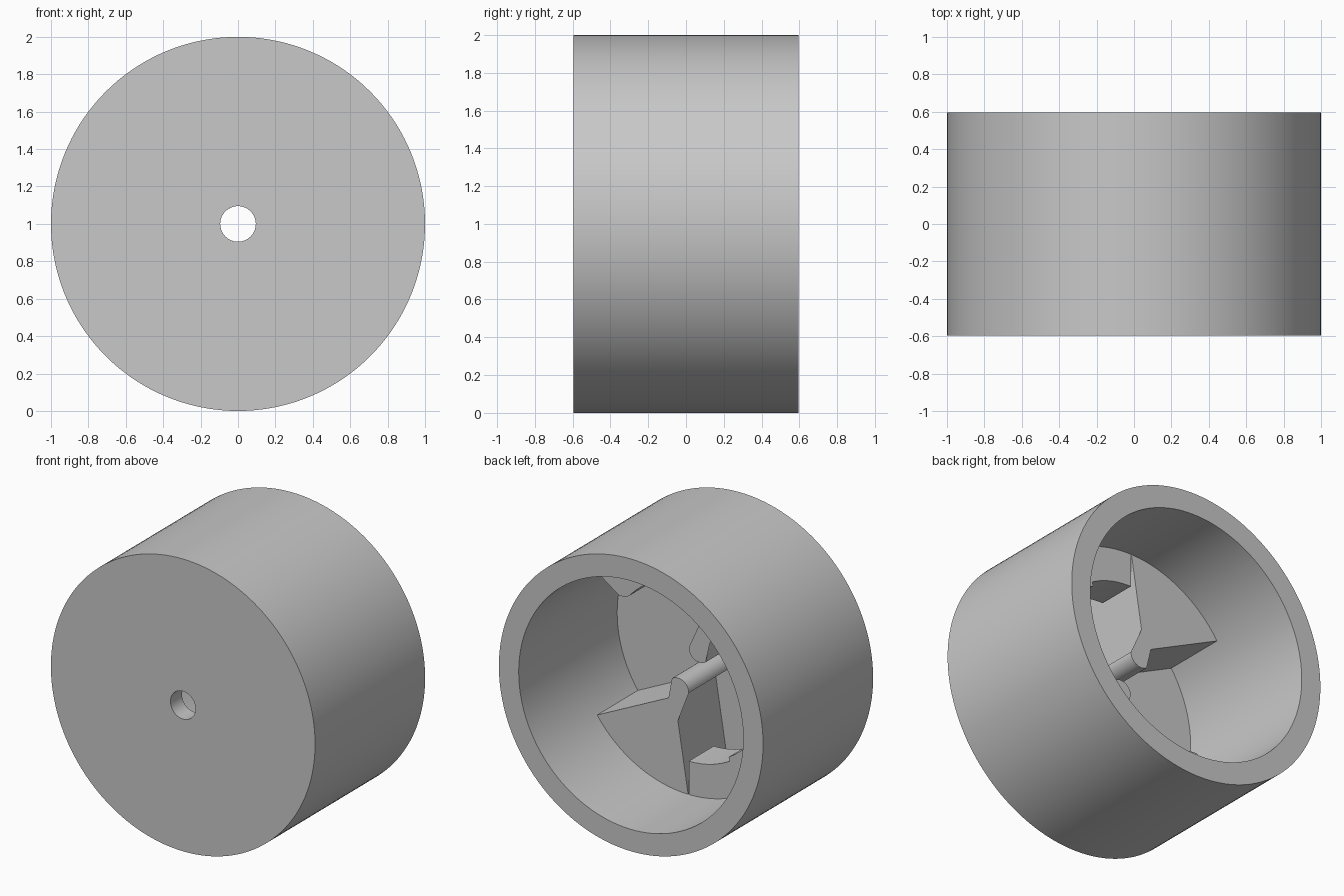
import bpy, bmesh, math
from math import radians, cos, sin

if "Cube" in bpy.data.objects:
    bpy.data.objects.remove(bpy.data.objects["Cube"], do_unlink=True)

# Single plain grey
grey = bpy.data.materials.new("plain_grey")
grey.use_nodes = True
colour = (0.58, 0.58, 0.58, 1)
grey.diffuse_color = colour
grey.node_tree.nodes["Principled BSDF"].inputs["Base Color"].default_value = colour

HALF = 0.595      # half depth of the cup
BORE = 0.85       # inner radius of the wall
HOLE = 0.095      # centre hole radius
FLOOR = -0.47     # inner floor
LEDGE = -0.03     # top of the raised locking parts
UNDER = -0.30     # underside of the tabs
SEGMENTS = 144


def polar(r, degrees, y):
    a = radians(degrees)
    return (r * cos(a), y, 1 + r * sin(a))


def arc(r, start, end, steps):
    return [(r, start + (end - start) * i / steps) for i in range(steps + 1)]


def finish(bm, name):
    bmesh.ops.recalc_face_normals(bm, faces=bm.faces)
    mesh = bpy.data.meshes.new(name)
    bm.to_mesh(mesh)
    bm.free()
    mesh.materials.append(grey)
    obj = bpy.data.objects.new(name, mesh)
    bpy.context.collection.objects.link(obj)
    bpy.ops.object.select_all(action="DESELECT")
    obj.select_set(True)
    bpy.context.view_layer.objects.active = obj
    bpy.ops.object.shade_smooth_by_angle(angle=radians(25))
    return obj


def lathe(profile, name):
    """Spin a closed (radius, y) profile around the y axis."""
    bm = bmesh.new()
    rings = [[bm.verts.new(polar(r, 360 * i / SEGMENTS, y)) for r, y in profile]
             for i in range(SEGMENTS)]
    for i, ring in enumerate(rings):
        following = rings[(i + 1) % SEGMENTS]
        for j in range(len(profile)):
            k = (j + 1) % len(profile)
            bm.faces.new((ring[j], ring[k], following[k], following[j]))
    return finish(bm, name)


def prism(outline, y_low, y_high, turn, name):
    """Extrude a polar outline along y, turned about the axis."""
    bm = bmesh.new()
    base = bm.faces.new([bm.verts.new(polar(r, a + turn, y_low)) for r, a in outline])
    result = bmesh.ops.extrude_face_region(bm, geom=[base], use_keep_orig=True)
    top = [v for v in result["geom"] if isinstance(v, bmesh.types.BMVert)]
    bmesh.ops.translate(bm, verts=top, vec=(0, y_high - y_low, 0))
    return finish(bm, name)


# Cup with floor and centre hole
lathe([(HOLE, -HALF), (1, -HALF), (1, HALF), (BORE, HALF), (BORE, FLOOR), (HOLE, FLOOR)],
      "cup_body")

# Wedge outline: sector with a rounded tip that clears the hole
START, END = 90, 145
half_angle = radians((END - START) / 2)
tip_radius = 0.081
tip_centre = tip_radius / sin(half_angle)
middle = radians((START + END) / 2)
tip = []
for i in range(13):
    sweep = math.pi / 2 - half_angle
    a = middle + math.pi + sweep * (1 - i / 6)
    x = tip_centre * cos(middle) + tip_radius * cos(a)
    z = tip_centre * sin(middle) + tip_radius * sin(a)
    tip.append((math.hypot(x, z), math.degrees(math.atan2(z, x))))
wedge = arc(BORE + 0.03, START, END, 22) + tip

# Tab outline: overhanging ring piece with a raised catch and bevelled end
tab = (arc(BORE + 0.03, 35, START, 22) + arc(0.622, START, 60, 12)
       + arc(0.595, 59.5, 41, 8) + [(0.605, 38), (0.645, 35)])

# Two opposite sets of locking parts
for side, turn in (("upper", 0), ("lower", 180)):
    prism(wedge, FLOOR - 0.02, LEDGE, turn, side + "_lock_wedge")
    prism(tab, UNDER, LEDGE, turn, side + "_lock_tab")
